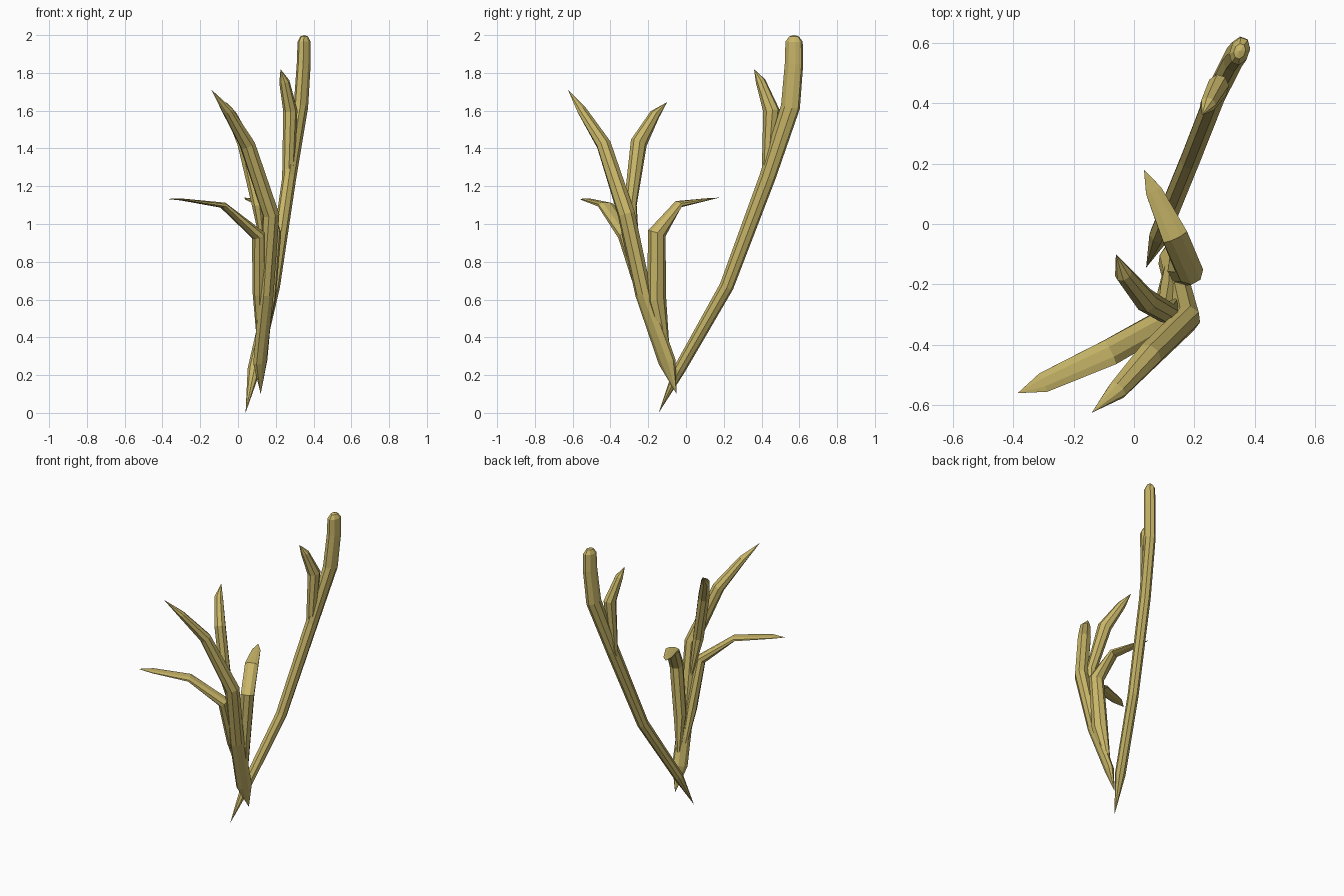
import bpy, bmesh, math
from mathutils import Vector

SIDES = 8
mat = bpy.data.materials.new("dry straw yellow")
mat.diffuse_color = (0.58, 0.47, 0.14, 1)


def branch(name, side, pts):
    """Sweep an 8-sided oval along pts: (x, y, z, radius along side, radius across).
    Zero radius closes to a point."""
    bm = bmesh.new()
    P = [Vector(p[:3]) for p in pts]
    rings = []
    for i, p in enumerate(pts):
        a, b = p[3], p[4]
        if a == 0:
            rings.append([bm.verts.new(P[i])])
            continue
        d1 = (P[i] - P[i - 1]).normalized() if i else Vector()
        d2 = (P[i + 1] - P[i]).normalized() if i + 1 < len(P) else Vector()
        t = (d1 + d2).normalized()
        s = Vector(side)
        s = (s - t * s.dot(t)).normalized()
        n = t.cross(s)
        ring = []
        for k in range(SIDES):
            w = 2 * math.pi * (k + 0.5) / SIDES
            ring.append(bm.verts.new(P[i] + s * (a * math.cos(w) * 1.06) + n * (b * math.sin(w) * 1.06)))
        rings.append(ring)
    for r, q in zip(rings, rings[1:]):
        for k in range(SIDES):
            j = (k + 1) % SIDES
            if len(r) == 1:
                bm.faces.new((r[0], q[j], q[k]))
            elif len(q) == 1:
                bm.faces.new((r[k], r[j], q[0]))
            else:
                bm.faces.new((r[k], r[j], q[j], q[k]))
    bmesh.ops.recalc_face_normals(bm, faces=bm.faces)
    me = bpy.data.meshes.new(name)
    bm.to_mesh(me)
    bm.free()
    me.materials.append(mat)
    ob = bpy.data.objects.new(name, me)
    bpy.context.collection.objects.link(ob)
    return ob


# tall stem leaning back, with a rounded top
branch("tall_stem", (1, -0.35, 0), [
    (0.04, -0.145, 0.0, 0, 0), (0.085, -0.035, 0.23, 0.033, 0.03),
    (0.187, 0.215, 0.67, 0.033, 0.036), (0.272, 0.432, 1.25, 0.034, 0.042),
    (0.333, 0.553, 1.62, 0.034, 0.05), (0.348, 0.572, 1.85, 0.033, 0.048),
    (0.35, 0.572, 1.965, 0.031, 0.045), (0.35, 0.572, 1.993, 0.018, 0.025),
    (0.35, 0.572, 2.0, 0, 0)])

# short shoot near the top of the tall stem
branch("tall_stem_shoot", (1, -0.3, 0), [
    (0.215, 0.33, 0.95, 0, 0), (0.265, 0.43, 1.25, 0.03, 0.028),
    (0.277, 0.452, 1.6, 0.035, 0.042), (0.245, 0.395, 1.755, 0.026, 0.025),
    (0.225, 0.36, 1.82, 0, 0)])

# main stem curving forward
branch("front_stem", (0.8, -0.6, 0), [
    (0.12, -0.05, 0.1, 0, 0), (0.118, -0.1, 0.27, 0.026, 0.05),
    (0.15, -0.225, 0.63, 0.035, 0.045), (0.175, -0.315, 1.05, 0.042, 0.045),
    (0.05, -0.435, 1.42, 0.042, 0.036), (-0.055, -0.55, 1.6, 0.032, 0.022),
    (-0.14, -0.625, 1.71, 0, 0)])

# shoot bending back from the main stem
branch("front_stem_shoot", (0.8, 0.5, 0), [
    (0.15, -0.24, 0.75, 0, 0), (0.11, -0.295, 1.1, 0.035, 0.032),
    (0.035, -0.25, 1.43, 0.036, 0.044), (-0.035, -0.165, 1.58, 0.028, 0.026),
    (-0.06, -0.1, 1.645, 0, 0)])

# low shoot bending to the left
branch("left_shoot", (0.35, -0.93, 0), [
    (0.115, -0.08, 0.2, 0, 0), (0.115, -0.225, 0.63, 0.035, 0.035),
    (0.108, -0.318, 0.94, 0.042, 0.034), (-0.08, -0.425, 1.1, 0.045, 0.015),
    (-0.3, -0.525, 1.13, 0.034, 0.005), (-0.385, -0.56, 1.133, 0, 0)])

# low shoot bending to the back
branch("back_shoot", (0.87, 0.5, 0), [
    (0.12, -0.08, 0.22, 0, 0), (0.155, -0.155, 0.6, 0.04, 0.05),
    (0.183, -0.155, 0.95, 0.043, 0.047), (0.135, -0.04, 1.105, 0.044, 0.018),
    (0.065, 0.11, 1.13, 0.028, 0.006), (0.033, 0.18, 1.14, 0, 0)])
